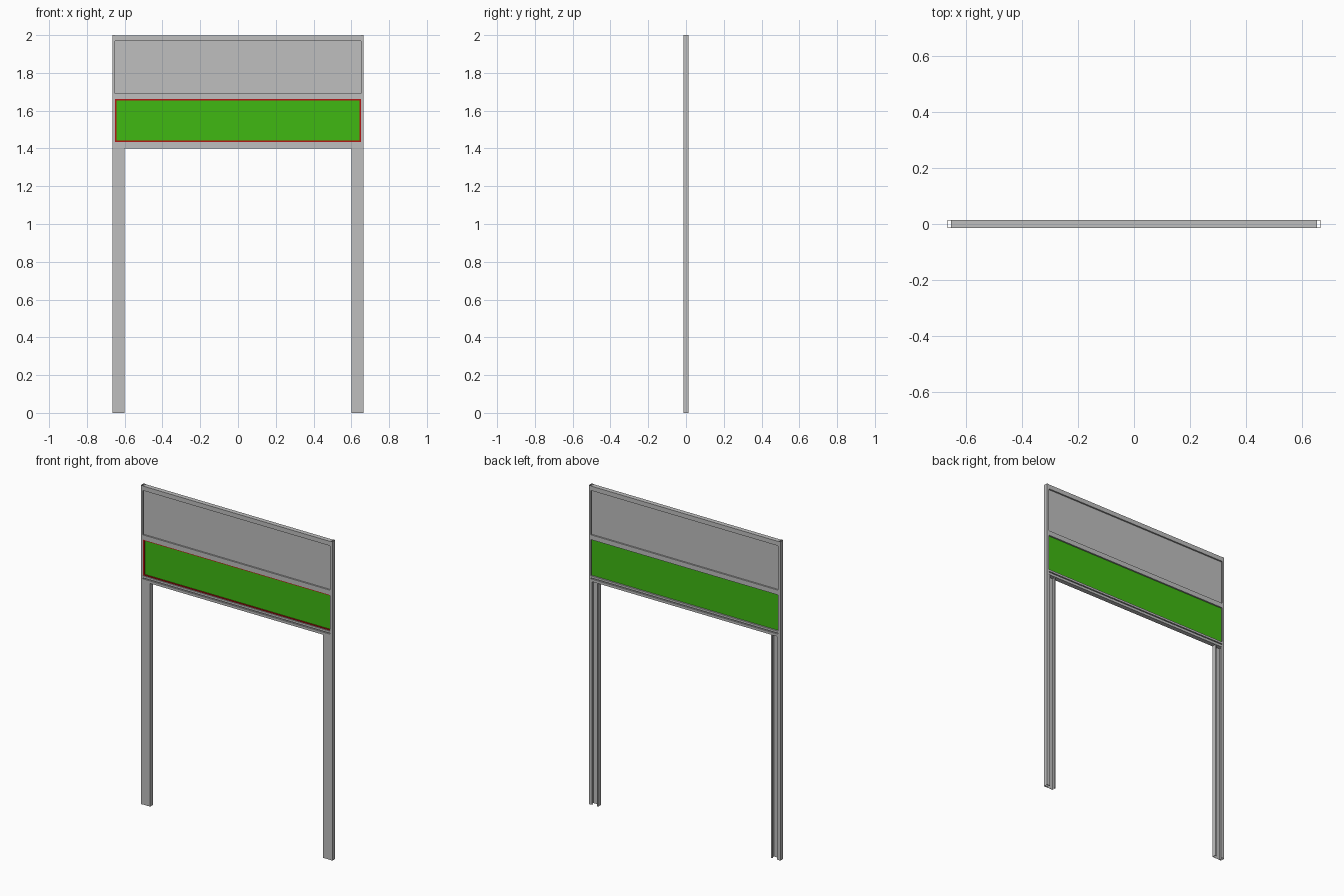
import bpy, bmesh

cube = bpy.data.objects.get("Cube")
if cube:
    bpy.data.objects.remove(cube)


def material(name, rgb):
    m = bpy.data.materials.new(name)
    m.use_nodes = True
    m.diffuse_color = (*rgb, 1)
    m.node_tree.nodes["Principled BSDF"].inputs["Base Color"].default_value = (*rgb, 1)
    return m


grey = material("light grey metal", (0.52, 0.52, 0.52))
green = material("green panel", (0.05, 0.48, 0.006))
red = material("dark red trim", (0.45, 0.008, 0.008))


def finish(name, bm, mat):
    bmesh.ops.recalc_face_normals(bm, faces=bm.faces)
    mesh = bpy.data.meshes.new(name)
    bm.to_mesh(mesh)
    bm.free()
    mesh.materials.append(mat)
    obj = bpy.data.objects.new(name, mesh)
    bpy.context.collection.objects.link(obj)
    return obj


def box(name, xs, ys, zs, mat):
    bm = bmesh.new()
    bmesh.ops.create_cube(bm, size=1)
    for v in bm.verts:
        v.co = [r[0] if c < 0 else r[1] for c, r in zip(v.co, (xs, ys, zs))]
    return finish(name, bm, mat)


def sheet(name, path, top, sheet_thickness=0.002):
    """Folded metal section: an open path in plan, extruded upwards."""
    bm = bmesh.new()
    rows = [[bm.verts.new((x, y, z)) for x, y in path] for z in (0, top)]
    for i in range(len(path) - 1):
        bm.faces.new((rows[0][i], rows[0][i + 1], rows[1][i + 1], rows[1][i]))
    obj = finish(name, bm, grey)
    mod = obj.modifiers.new("thickness", "SOLIDIFY")
    mod.thickness = sheet_thickness
    mod.offset = 0
    return obj


def rail(name, profile):
    """Crossbar: a closed side profile swept between the posts."""
    bm = bmesh.new()
    face = bm.faces.new([bm.verts.new((-W, y, z)) for y, z in profile])
    out = bmesh.ops.extrude_face_region(bm, geom=[face])
    for v in out["geom"]:
        if isinstance(v, bmesh.types.BMVert):
            v.co.x = W
    return finish(name, bm, grey)


W = 0.652      # half width between posts
D = 0.0145     # half depth of frame

# Posts: inward channels, with a wider channel below the boards
for side, s in (("left", 1), ("right", -1)):
    d = D - 0.001
    sheet(side + "_post", [(s * 0.65, -d), (s * 0.664, -d),
                           (s * 0.664, d), (s * 0.65, d)], 2.0)
    sheet(side + "_leg_channel", [(s * 0.61, 0.012), (s * 0.601, 0.012),
                                  (s * 0.601, -0.012), (s * 0.651, -0.012),
                                  (s * 0.651, 0.012), (s * 0.642, 0.012)], 1.4)

# Crossbars
for name, lo, hi in (("top_rail", 1.97, 1.998), ("middle_rail", 1.662, 1.692)):
    rail(name, [(-D, lo), (D, lo), (D, hi), (-D, hi)])
g = 0.007      # grooved lower bar
front = [(-D, 1.4), (-D, 1.416), (-g, 1.416), (-g, 1.422), (-D, 1.422), (-D, 1.435)]
rail("bottom_rail", front + [(-y, z) for y, z in reversed(front)])

# Boards
box("upper_panel", (-W, W), (-0.005, 0.005), (1.692, 1.97), grey)
box("green_board", (-W, W), (-0.004, 0.005), (1.435, 1.662), green)

# Red trim around the front of the green board
t = 0.009
for name, xs, zs in (("trim_left", (W - t, W), (1.435, 1.662)),
                     ("trim_right", (-W, t - W), (1.435, 1.662)),
                     ("trim_top", (t - W, W - t), (1.655, 1.662)),
                     ("trim_bottom", (t - W, W - t), (1.435, 1.442))):
    box(name, xs, (-0.009, -0.004), zs, red)
